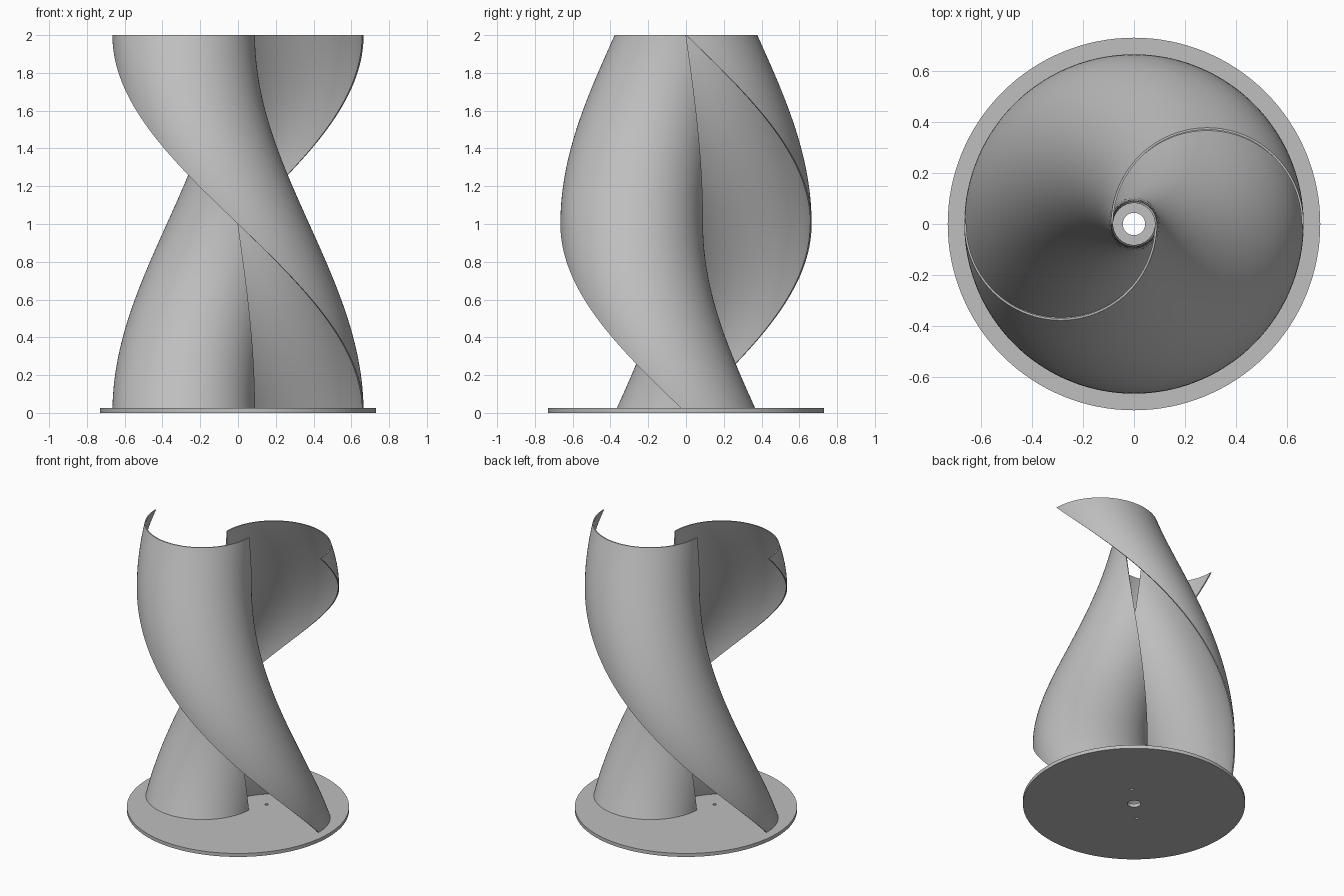
import bpy
import bmesh
from math import cos, sin, pi
from mathutils import Matrix, Vector

HEIGHT = 2.0
BASE_RADIUS, BASE_THICK = 0.73, 0.025
ARC_CENTRE, ARC_OUTER, ARC_INNER = 0.2875, 0.3775, 0.3695
ARC_STEPS, LEVELS = 48, 96

default = bpy.data.objects.get("Cube")
if default:
    bpy.data.objects.remove(default, do_unlink=True)

# One plain grey for the whole model
grey = bpy.data.materials.new("plain grey")
grey.use_nodes = True
colour = (0.52, 0.52, 0.52, 1.0)
grey.diffuse_color = colour
grey.node_tree.nodes["Principled BSDF"].inputs["Base Color"].default_value = colour


def finish(obj):
    """Smooth the curved faces and keep the rims sharp."""
    obj.data.materials.clear()
    obj.data.materials.append(grey)
    bpy.ops.object.select_all(action="DESELECT")
    obj.select_set(True)
    bpy.context.view_layer.objects.active = obj
    bpy.ops.object.shade_smooth_by_angle(angle=pi / 6)


def cylinder(name, radius, depth, x, y, z, sides):
    bpy.ops.mesh.primitive_cylinder_add(
        vertices=sides, radius=radius, depth=depth, location=(x, y, z))
    obj = bpy.context.object
    obj.name = name
    return obj


def twisted_blade(name, start):
    """Half-tube scoop swept upwards through half a turn."""
    arc = [pi * i / ARC_STEPS for i in range(ARC_STEPS + 1)]
    profile = [Vector((ARC_CENTRE + r * cos(a), r * sin(a), 0))
               for r, sweep in ((ARC_OUTER, arc), (ARC_INNER, arc[::-1]))
               for a in sweep]
    count = len(profile)
    bm = bmesh.new()
    rings = []
    bottom = BASE_THICK * 0.8
    for level in range(LEVELS + 1):
        z = bottom + (HEIGHT - bottom) * level / LEVELS
        turn = Matrix.Rotation(start + pi * (1 - z / HEIGHT), 3, "Z")
        rings.append([bm.verts.new(turn @ p + Vector((0, 0, z))) for p in profile])
    # Walls
    for low, high in zip(rings, rings[1:]):
        for i in range(count):
            j = (i + 1) % count
            bm.faces.new((low[i], low[j], high[j], high[i]))
    # Thin end rims
    for ring in (rings[0], rings[-1]):
        for i in range(ARC_STEPS):
            bm.faces.new((ring[i], ring[i + 1], ring[-2 - i], ring[-1 - i]))
    bmesh.ops.recalc_face_normals(bm, faces=bm.faces)
    mesh = bpy.data.meshes.new(name)
    bm.to_mesh(mesh)
    bm.free()
    obj = bpy.data.objects.new(name, mesh)
    bpy.context.collection.objects.link(obj)
    finish(obj)


# Base plate with a shaft hole and two small bolt holes
base = cylinder("base_plate", BASE_RADIUS, BASE_THICK, 0, 0, BASE_THICK / 2, 128)
for radius, offset in ((0.044, 0), (0.012, 0.135), (0.012, -0.135)):
    cutter = cylinder("hole_cutter", radius, 0.2, offset, offset, 0, 32)
    cutter.hide_render = True
    cut = base.modifiers.new("hole", "BOOLEAN")
    cut.operation = "DIFFERENCE"
    cut.solver = "EXACT"
    cut.object = cutter
    bpy.context.view_layer.objects.active = base
    bpy.ops.object.modifier_apply(modifier=cut.name)
    bpy.data.objects.remove(cutter, do_unlink=True)
finish(base)

# Two opposed blades
twisted_blade("blade_back", 0)
twisted_blade("blade_front", pi)
